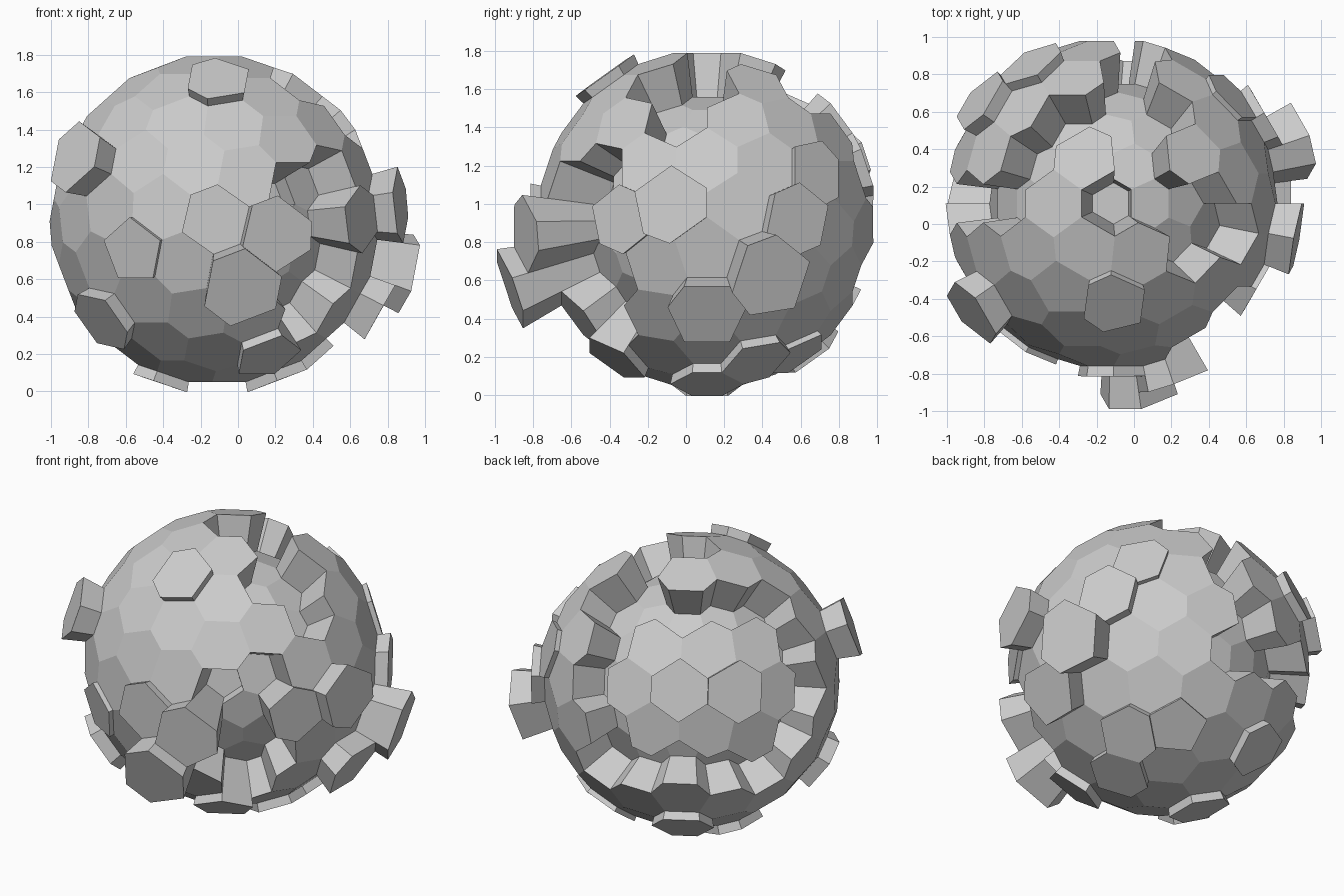
import bpy
import bmesh
from math import radians, sin, cos, atan2
from mathutils import Vector

default_cube = bpy.data.objects.get("Cube")
if default_cube:
    bpy.data.objects.remove(default_cube, do_unlink=True)

BASE_HEIGHT = 0.87
CORNER_FACTOR = 1.02      # cell corners lie slightly outside the cell centre
CENTRE = Vector((-0.12, 0.11, 0.92))

# Cell groups: height from the ball's centre, then (latitude, longitude) of cells
CELL_GROUPS = {
    "tallest_blocks": (1.1, [(-16, 18), (-20, 278)]),
    "tall_blocks": (1.01, [(-4, 289), (20, 218), (-30, 0), (4, -11)]),
    "medium_blocks": (0.95, [(0, 30), (20, 142), (-35, 218)]),
    "low_blocks": (0.925, [(54, 271), (-53, 300), (-54, 28), (-48, 120),
                           (-69, 0), (-71, 180), (21, 120), (0, 270)]),
    "plates": (0.9, [(0, 330), (-11, 240), (-53, 60), (16, 41)]),
    "canyon": (0.64, [(69, 60), (48, 60), (54, 88), (35, 82), (16, 78),
                      (0, 90), (-20, 82), (-16, 102), (-11, 120),
                      (-16, 138), (-20, 158), (-4, 169), (11, 180),
                      (29, 180), (48, 180), (54, 152), (53, 120),
                      (71, 0), (53, 0), (54, 328), (37, 346), (16, 318),
                      (-4, 311), (-21, 300), (-20, 322), (-37, 313)]),
    "pits": (0.55, [(90, 0), (11, 300)]),
}


def direction(latitude, longitude):
    lat, lon = radians(latitude), radians(longitude)
    return Vector((cos(lat) * cos(lon), cos(lat) * sin(lon), sin(lat)))


def cell_centres():
    """Cell directions of a football-like ball with 12 pentagons and 110 hexagons."""
    pents = []
    for turn in (0, 120, 240):
        for latitude in (52.62, -10.81):
            point = direction(latitude, turn)
            pents += [point, -point]

    def near(a, b):
        return a is not b and a.dot(b) > 0.4

    face_hexes, edge_hexes = [], []
    for i, a in enumerate(pents):
        for j in range(i + 1, len(pents)):
            b = pents[j]
            if not near(a, b):
                continue
            edge_hexes.append((a + b).normalized())
            for c in pents[j + 1:]:
                if near(a, c) and near(b, c):
                    face_hexes.append((a + b + c).normalized())
    between = [(p + t).normalized() for p in pents for t in face_hexes if p.dot(t) > 0.7]
    return pents + face_hexes + edge_hexes + between


def add_face(mesh, points, outward):
    """Add one flat face whose normal points along the outward direction."""
    face = mesh.faces.new([mesh.verts.new(p) for p in points])
    face.normal_update()
    if face.normal.dot(outward) < 0:
        face.normal_flip()


# Triangulate the centres; each triangle gives one shared cell corner
centres = cell_centres()
hull = bmesh.new()
for centre in centres:
    hull.verts.new(centre)
bmesh.ops.convex_hull(hull, input=hull.verts[:])
hull.normal_update()
hull.verts.ensure_lookup_table()
hull.faces.index_update()
hull.verts.index_update()

corner = {}
for face in hull.faces:
    normal = face.normal.normalized()
    corner[face.index] = normal if normal.dot(face.calc_center_median()) > 0 else -normal

# Height of every cell
heights = {vert.index: BASE_HEIGHT for vert in hull.verts}
for height, places in CELL_GROUPS.values():
    for latitude, longitude in places:
        target = direction(latitude, longitude)
        nearest = max(hull.verts, key=lambda vert: vert.co.dot(target))
        heights[nearest.index] = height

ball = bmesh.new()

# Cell tops
for vert in hull.verts:
    axis = vert.co.normalized()
    side = axis.orthogonal().normalized()
    other = axis.cross(side)
    ring = [corner[face.index] for face in vert.link_faces]
    ring.sort(key=lambda c: atan2(c.dot(other), c.dot(side)))
    scale = heights[vert.index] * CORNER_FACTOR
    add_face(ball, [c * scale for c in ring], axis)

# Walls between cells of different heights
for edge in hull.edges:
    high, low = sorted(edge.verts, key=lambda vert: -heights[vert.index])
    top = heights[high.index] * CORNER_FACTOR
    bottom = heights[low.index] * CORNER_FACTOR
    if top - bottom < 0.001 or len(edge.link_faces) != 2:
        continue
    a, b = [corner[face.index] for face in edge.link_faces]
    add_face(ball, [a * bottom, b * bottom, b * top, a * top], low.co - high.co)

bmesh.ops.remove_doubles(ball, verts=ball.verts[:], dist=0.0005)
bmesh.ops.translate(ball, verts=ball.verts[:], vec=CENTRE)

ball_mesh = bpy.data.meshes.new("faceted_ball")
ball.to_mesh(ball_mesh)
ball.free()
hull.free()

# Single grey material
grey = bpy.data.materials.new("plain grey")
grey.use_nodes = True
colour = (0.6, 0.6, 0.6, 1.0)
grey.diffuse_color = colour
grey.node_tree.nodes["Principled BSDF"].inputs["Base Color"].default_value = colour
ball_mesh.materials.append(grey)

ball_object = bpy.data.objects.new("faceted_ball", ball_mesh)
bpy.context.collection.objects.link(ball_object)
